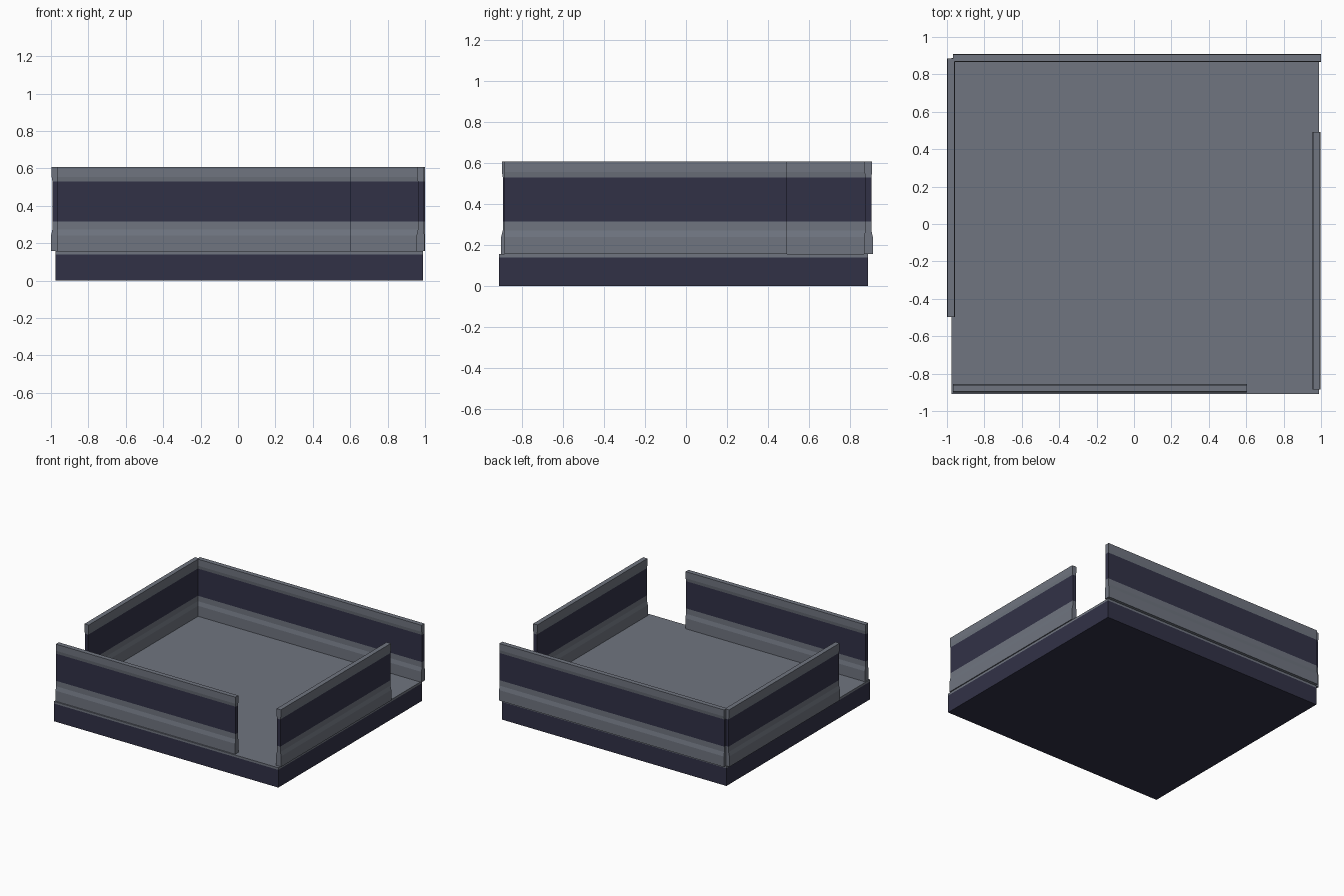
import bpy, bmesh

if "Cube" in bpy.data.objects:
    bpy.data.objects.remove(bpy.data.objects["Cube"])


def material(name, rgb):
    m = bpy.data.materials.new(name)
    m.diffuse_color = (*rgb, 1)
    m.use_nodes = True
    m.node_tree.nodes["Principled BSDF"].inputs["Base Color"].default_value = m.diffuse_color
    return m


GREY = material("concrete grey", (0.16, 0.177, 0.215))
DARK = material("dark navy", (0.031, 0.031, 0.062))


def stack(name, sections, is_dark):
    """Loft rectangles (x0, x1, y0, y1, z) upward; colour faces by height."""
    bm = bmesh.new()
    rings = [[bm.verts.new(p) for p in ((x0, y0, z), (x1, y0, z), (x1, y1, z), (x0, y1, z))]
             for x0, x1, y0, y1, z in sections]
    for a, b in zip(rings, rings[1:]):
        for i in range(4):
            j = (i + 1) % 4
            bm.faces.new((a[i], a[j], b[j], b[i]))
    bm.faces.new(rings[0][::-1])
    bm.faces.new(rings[-1])
    bmesh.ops.recalc_face_normals(bm, faces=bm.faces)
    for f in bm.faces:
        f.material_index = int(is_dark(f.calc_center_median().z))
    me = bpy.data.meshes.new(name)
    bm.to_mesh(me)
    bm.free()
    me.materials.append(GREY)
    me.materials.append(DARK)
    ob = bpy.data.objects.new(name, me)
    bpy.context.collection.objects.link(ob)


# floor slab: dark body with a thin grey top layer
FLOOR = 0.157
stack("floor_slab", [(-0.975, 0.99, -0.91, 0.887, z) for z in (0, 0.14, FLOOR)],
      lambda z: z < 0.14)

# wall cross-section: (height, half thickness), foot, panel and cap
PROFILE = [(FLOOR, 0.022), (0.24, 0.022), (0.272, 0.0145), (0.315, 0.0145),
           (0.53, 0.0145), (0.555, 0.0185), (0.607, 0.0185)]


def wall(name, axis, centre, start, end):
    sections = []
    for z, h in PROFILE:
        across = (centre - h, centre + h)
        along = (start, end)
        sections.append((*along, *across, z) if axis == "x" else (*across, *along, z))
    stack(name, sections, lambda z: 0.315 < z < 0.53)


# four walls, leaving gaps for the openings
wall("back_wall", "x", 0.888, -0.968, 1.0)
wall("front_wall", "x", -0.878, -0.968, 0.605)
wall("left_wall", "y", -0.978, -0.497, 0.885)
wall("right_wall", "y", 0.976, -0.885, 0.492)
